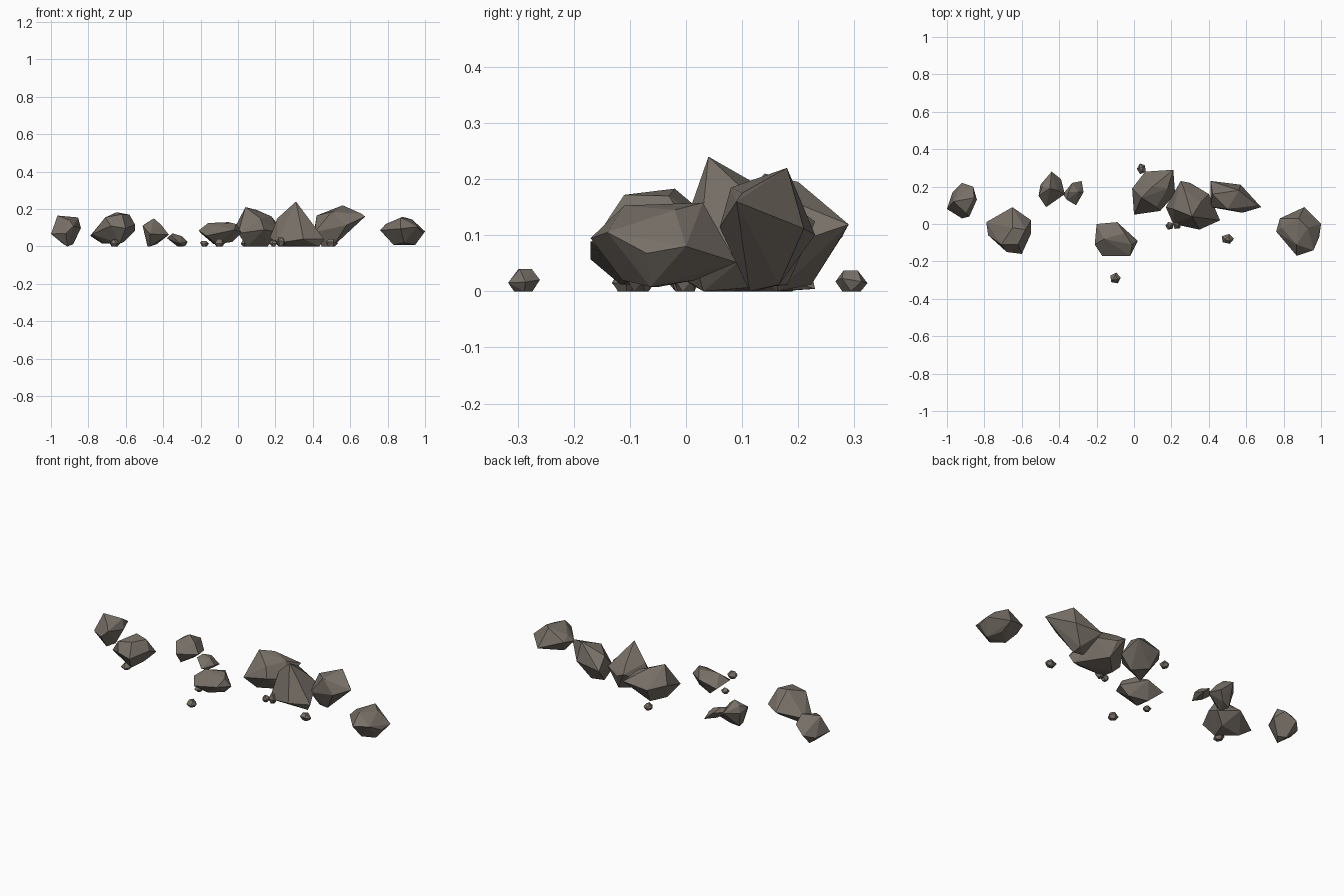
import bpy, bmesh, math, random
from mathutils import Vector

if "Cube" in bpy.data.objects:
    bpy.data.objects.remove(bpy.data.objects["Cube"])

stone = bpy.data.materials.new("grey_brown_stone")
stone.diffuse_color = (0.185, 0.160, 0.135, 1)
stone.use_nodes = True
stone.node_tree.nodes["Principled BSDF"].inputs["Base Color"].default_value = stone.diffuse_color


def hull_object(name, points):
    """Faceted stone: convex hull of a few points, flat shaded."""
    bm = bmesh.new()
    for p in points:
        bm.verts.new(p)
    res = bmesh.ops.convex_hull(bm, input=bm.verts[:])
    junk = {e for e in res["geom_interior"] + res["geom_unused"]
            if isinstance(e, bmesh.types.BMVert) and e.is_valid}
    bmesh.ops.delete(bm, geom=list(junk), context="VERTS")
    bmesh.ops.recalc_face_normals(bm, faces=bm.faces[:])
    mesh = bpy.data.meshes.new(name)
    bm.to_mesh(mesh)
    bm.free()
    mesh.materials.append(stone)
    obj = bpy.data.objects.new(name, mesh)
    bpy.context.collection.objects.link(obj)
    return obj


def boulder(name, outline, mid, tilt, peaks, foot, shrink=0.4, floor=0.0):
    """Footprint outline on a tilted belt, ridge points above, small foot below."""
    n = len(outline)
    cx = sum(p[0] for p in outline) / n
    cy = sum(p[1] for p in outline) / n
    pts = []
    for i, (x, y) in enumerate(outline):
        wobble = 0.012 if i % 2 else -0.012
        z = mid + tilt[0] * (x - cx) + tilt[1] * (y - cy) + wobble
        pts.append((x, y, max(z, floor)))
        if i % 2 == 0:   # every other corner also reaches down to the foot
            pts.append((foot[0] + (x - cx) * shrink,
                        foot[1] + (y - cy) * shrink, floor + 0.006 * (i % 4)))
    return hull_object(name, pts + list(peaks))


# Large rocks, left to right
boulder("far_left_rock",
        [(-.92, .22), (-.86, .20), (-.84, .13), (-.88, .04), (-.92, .03), (-1, .08), (-.97, .17)],
        .085, (.35, 0), [(-.965, .12, .165), (-.855, .14, .155), (-.90, .06, .14)], (-.91, .11))
boulder("left_rock",
        [(-.79, .01), (-.65, .09), (-.55, .02), (-.55, -.05), (-.60, -.16), (-.68, -.15), (-.78, -.06)],
        .09, (.12, -.1), [(-.65, -.02, .183), (-.58, -.03, .17), (-.71, -.11, .155), (-.62, -.11, .172)],
        (-.66, -.04), .5, .015)
boulder("left_middle_rock",
        [(-.50, .21), (-.44, .28), (-.39, .24), (-.37, .16), (-.47, .09), (-.51, .15)],
        .08, (-.35, .1), [(-.45, .19, .15), (-.49, .20, .125), (-.41, .18, .115)], (-.46, .18), .45)
boulder("low_rock",
        [(-.38, .16), (-.33, .22), (-.28, .23), (-.27, .17), (-.31, .10), (-.36, .13)],
        .033, (-.4, 0), [(-.35, .17, .07), (-.30, .17, .055)], (-.30, .17))
boulder("front_rock",
        [(-.20, 0), (-.09, .01), (.02, -.09), (-.02, -.17), (-.17, -.17), (-.21, -.11)],
        .08, (.05, .1), [(-.16, -.08, .125), (-.05, -.05, .13), (-.01, -.11, .12)],
        (-.09, -.08), .45, .012)
boulder("back_rock",
        [(0, .05), (-.01, .19), (.06, .28), (.21, .29), (.22, .16), (.14, .07)],
        .095, (-.05, .15), [(.04, .14, .21), (.10, .20, .195), (.18, .19, .16), (.12, .09, .15)],
        (.10, .17), .5)
boulder("centre_rock",
        [(.17, .09), (.25, .23), (.30, .22), (.40, .16), (.46, .02), (.35, -.03), (.21, 0)],
        .07, (.06, .35), [(.31, .04, .24), (.21, .08, .15), (.36, .12, .165), (.27, .18, .16)],
        (.32, .09), .75)
boulder("right_middle_rock",
        [(.41, .09), (.41, .23), (.57, .21), (.68, .09), (.58, .06)],
        .115, (.22, 0), [(.56, .18, .22), (.50, .08, .185), (.42, .16, .165), (.66, .10, .175)],
        (.49, .14), .35)
boulder("far_right_rock",
        [(.76, -.04), (.78, .03), (.91, .09), (1, 0), (.99, -.07), (.96, -.14), (.87, -.17)],
        .085, (-.1, -.15), [(.87, -.11, .153), (.88, .03, .158), (.93, -.02, .145), (.79, -.02, .12)],
        (.90, -.05), .5, .008)

# Pebbles: centre x, y and size x, y, z
random.seed(4)
pebbles = [(.04, .295, .05, .06, .037), (-.10, -.29, .06, .06, .04),
           (.50, -.08, .07, .055, .04), (.19, -.01, .045, .045, .035),
           (.23, .0, .05, .06, .05), (-.66, -.10, .06, .07, .038),
           (-.18, -.11, .05, .045, .03)]
for k, (x, y, sx, sy, sz) in enumerate(pebbles):
    # rings of four, five and three corners make a faceted stone
    raw = []
    for count, radius, z in ((4, .55, 0), (5, 1, .5), (3, .5, 1)):
        turn = random.uniform(0, math.tau)
        for i in range(count):
            a = turn + math.tau * i / count
            raw.append(Vector((math.cos(a) * radius, math.sin(a) * radius,
                               z + (random.uniform(-.15, .15) if z == .5 else 0))))
    pts = [(x + p.x * sx / 2, y + p.y * sy / 2, p.z * sz) for p in raw]
    hull_object("pebble_%d" % (k + 1), pts)
